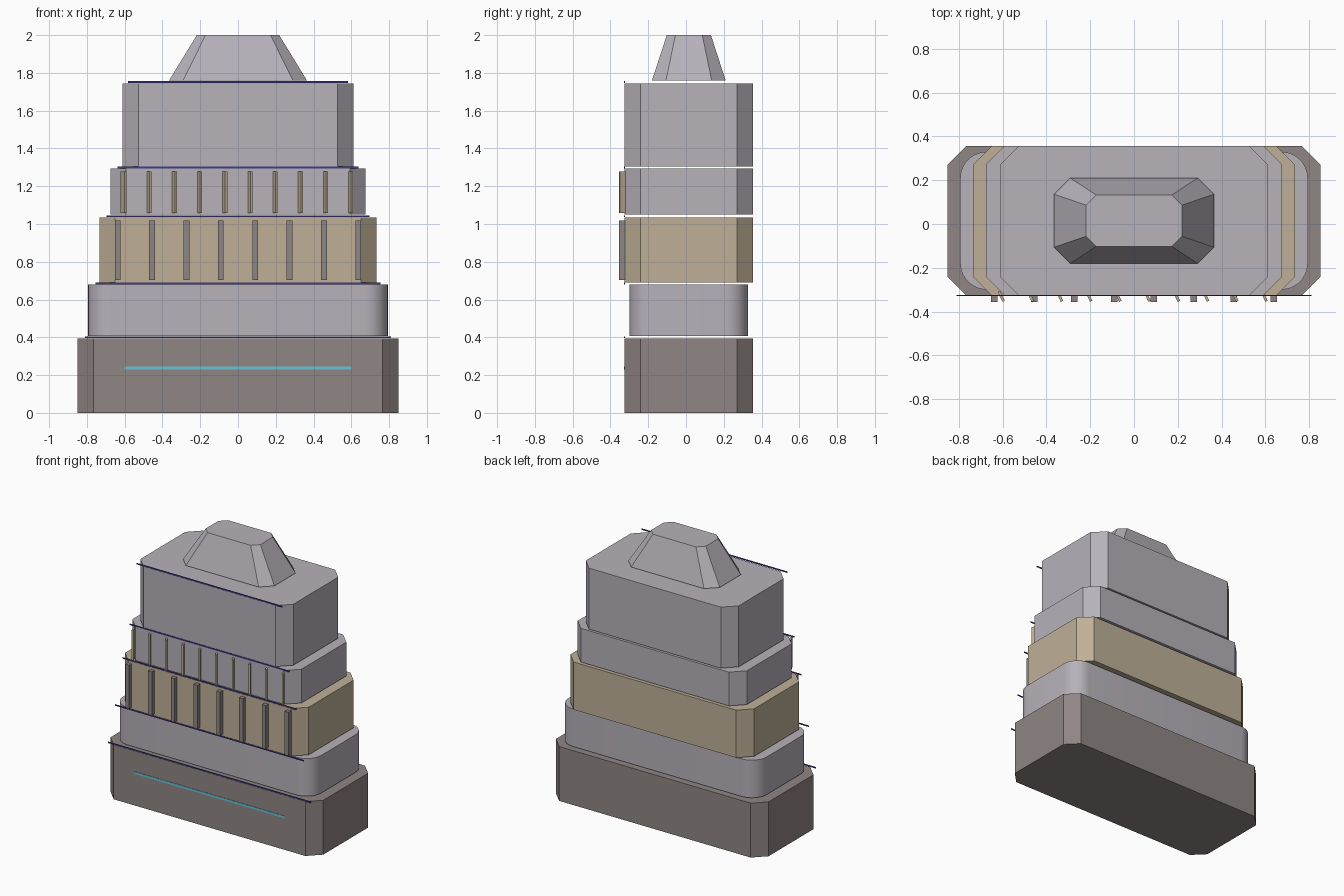
import bpy, bmesh, math

if "Cube" in bpy.data.objects:
    bpy.data.objects.remove(bpy.data.objects["Cube"])

CY = 0.015        # depth centre of the tiers
FRONT = -0.325    # plane of the front faces


def material(name, rgb):
    m = bpy.data.materials.new(name)
    lin = [((c / 255 + 0.055) / 1.055) ** 2.4 for c in rgb]
    m.diffuse_color = (*lin, 1)
    m.use_nodes = True
    m.node_tree.nodes["Principled BSDF"].inputs["Base Color"].default_value = m.diffuse_color
    return m


GREY = material("pale_grey", (183, 178, 186))
TAN = material("sand", (191, 176, 152))
BASE = material("brown_grey", (143, 134, 132))
CYAN = material("cyan_light", (105, 195, 216))
INDIGO = material("indigo_trim", (68, 58, 140))


def finish(name, bm, mat):
    bmesh.ops.recalc_face_normals(bm, faces=bm.faces)
    me = bpy.data.meshes.new(name)
    bm.to_mesh(me)
    bm.free()
    me.materials.append(mat)
    ob = bpy.data.objects.new(name, me)
    bpy.context.collection.objects.link(ob)
    return ob


def outline(hx, hy, cut, steps=1, rounded=False):
    """Rectangle with chamfered (or rounded) corners."""
    pts = []
    for k, (sx, sy) in enumerate([(1, 1), (-1, 1), (-1, -1), (1, -1)]):
        for i in range(steps + 1):
            a = math.radians(90 * k + 90 * i / steps)
            pts.append((sx * (hx - cut) + cut * math.cos(a),
                        sy * (hy - cut) + cut * math.sin(a)))
    return pts


def loft(name, low, high, z0, z1, mat):
    bm = bmesh.new()
    a = [bm.verts.new((x, y + CY, z0)) for x, y in low]
    b = [bm.verts.new((x, y + CY, z1)) for x, y in high]
    n = len(a)
    bm.faces.new(a)
    bm.faces.new(b)
    for i in range(n):
        j = (i + 1) % n
        bm.faces.new((a[i], a[j], b[j], b[i]))
    return finish(name, bm, mat)


def box(name, centre, size, mat, turn=0):
    bm = bmesh.new()
    bmesh.ops.create_cube(bm, size=1)
    bmesh.ops.scale(bm, vec=size, verts=bm.verts)
    ob = finish(name, bm, mat)
    ob.location = centre
    ob.rotation_euler.z = turn
    return ob


# Chamfered tiers
for name, hx, z0, z1, mat in [
        ("base_tier", 0.85, 0.0, 0.393, BASE),
        ("third_tier", 0.734, 0.69, 1.034, TAN),
        ("fourth_tier", 0.676, 1.049, 1.293, GREY),
        ("fifth_tier", 0.611, 1.304, 1.745, GREY)]:
    o = outline(hx, 0.34, 0.084)
    loft(name, o, o, z0, z1, mat)

# Rounded second tier
o = outline(0.793, 0.314, 0.12, 10)
tier = loft("rounded_second_tier", o, o, 0.407, 0.679, GREY)
bpy.context.view_layer.objects.active = tier
tier.select_set(True)
bpy.ops.object.shade_smooth_by_angle(angle=math.radians(30))
tier.select_set(False)

# Tapered roof cap
loft("roof_cap", outline(0.365, 0.195, 0.074), outline(0.218, 0.117, 0.046),
     1.76, 2.0, GREY)

# Thin trim strips across the front, one at each gap
for i, (hx, z) in enumerate([(0.81, 0.4), (0.755, 0.685), (0.695, 1.041),
                             (0.638, 1.299), (0.583, 1.752)]):
    box(f"front_trim_{i + 1}", (0, FRONT - 0.001, z), (2 * hx, 0.004, 0.009), INDIGO)

# Light strip on the base
box("base_light_strip", (0, FRONT - 0.001, 0.237), (1.2, 0.004, 0.016), CYAN)

# Upright fins on the third tier
for i in range(8):
    x = -0.637 + i * 1.274 / 7
    box(f"wide_fin_{i + 1}", (x, -0.335, 0.861), (0.03, 0.04, 0.315), BASE)

# Angled blades on the fourth tier
for i in range(10):
    x = -0.606 + i * 1.2 / 9
    box(f"angled_blade_{i + 1}", (x, -0.33, 1.168), (0.012, 0.05, 0.22), TAN,
        math.radians(25))
